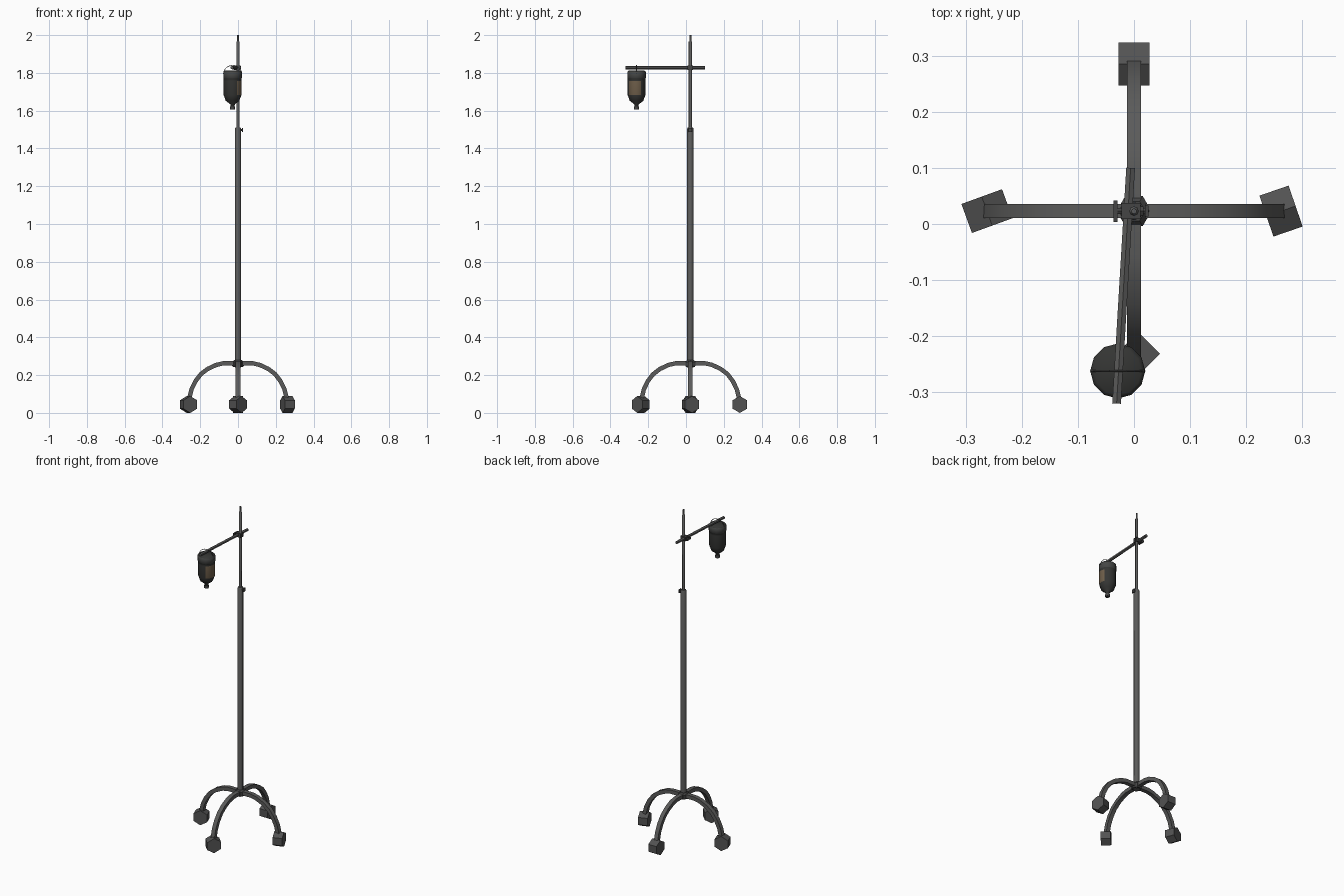
import bpy, bmesh, math
from mathutils import Vector, Matrix

if "Cube" in bpy.data.objects:
    bpy.data.objects.remove(bpy.data.objects["Cube"])

CY = 0.023            # pole centre in y


def mat(name, rgb):
    m = bpy.data.materials.new(name)
    m.diffuse_color = (*rgb, 1)
    m.use_nodes = True
    m.node_tree.nodes["Principled BSDF"].inputs["Base Color"].default_value = m.diffuse_color
    return m


STEEL = mat("dull steel", (0.105, 0.105, 0.103))
DARK = mat("dark steel", (0.06, 0.06, 0.06))
WHEEL = mat("wheel grey", (0.085, 0.085, 0.085))
GLASS = mat("dark bottle", (0.035, 0.036, 0.034))
CAP = mat("bottle band", (0.06, 0.062, 0.06))
LABEL = mat("tan label", (0.16, 0.115, 0.07))


def make(name, bm, *mats, smooth=True):
    bmesh.ops.recalc_face_normals(bm, faces=bm.faces)
    me = bpy.data.meshes.new(name)
    bm.to_mesh(me)
    bm.free()
    for m in mats:
        me.materials.append(m)
    ob = bpy.data.objects.new(name, me)
    bpy.context.collection.objects.link(ob)
    if smooth:
        bpy.ops.object.select_all(action='DESELECT')
        ob.select_set(True)
        bpy.context.view_layer.objects.active = ob
        bpy.ops.object.shade_smooth_by_angle(angle=math.radians(50))
    return ob


def lathe(name, profile, sides, centre, *mats, smooth=True, rule=None):
    """Capped surface of revolution about z from (radius, z) points."""
    bm = bmesh.new()
    rings = [[bm.verts.new((centre[0] + r * math.cos(math.tau * i / sides),
                            centre[1] + r * math.sin(math.tau * i / sides), z))
              for i in range(sides)] for r, z in profile]
    for k in range(len(rings) - 1):
        for i in range(sides):
            j = (i + 1) % sides
            f = bm.faces.new((rings[k][i], rings[k][j], rings[k + 1][j], rings[k + 1][i]))
            f.material_index = rule(k, i) if rule else 0
    bm.faces.new(rings[0])
    bm.faces.new(rings[-1])
    return make(name, bm, *mats, smooth=smooth)


def rod(name, a, b, r, sides, m, spin=0, smooth=True):
    a, b = Vector(a), Vector(b)
    d = b - a
    bm = bmesh.new()
    M = Matrix.Translation((a + b) / 2) @ d.to_track_quat('Z', 'Y').to_matrix().to_4x4()
    bmesh.ops.create_cone(bm, cap_ends=True, segments=sides, radius1=r, radius2=r,
                          depth=d.length, matrix=M @ Matrix.Rotation(spin, 4, 'Z'))
    return make(name, bm, m, smooth=smooth)


def box(name, c, s, m):
    bm = bmesh.new()
    bmesh.ops.create_cube(bm, size=1, matrix=Matrix.Translation(c) @ Matrix.Diagonal((*s, 1)))
    return make(name, bm, m, smooth=False)


# telescopic pole
lathe("lower_pole", [(0.0165, 0.24), (0.0165, 1.505), (0.013, 1.512)], 8, (0, CY), STEEL)
lathe("upper_pole", [(0.0085, 1.50), (0.0085, 1.965), (0.005, 1.968), (0.005, 2.0)],
      8, (0, CY), STEEL)
lathe("base_collar", [(0.027, 0.243), (0.031, 0.25), (0.031, 0.27), (0.02, 0.28)],
      6, (0, CY), DARK, smooth=False)

# height lock
rod("lock_screw", (0.01, CY, 1.498), (0.022, CY, 1.498), 0.006, 6, DARK)
box("lock_knob", (0.023, CY, 1.498), (0.006, 0.02, 0.022), DARK)

# four arched legs with square section
ARCH = [(0.0, 0.262), (0.08, 0.262), (0.115, 0.254), (0.16, 0.233), (0.197, 0.205),
        (0.225, 0.168), (0.246, 0.125), (0.262, 0.06)]
HALF, THICK = 0.0125, 0.0115


def leg(name, angle):
    bm = bmesh.new()
    pts = [Vector((r, 0, z)) for r, z in ARCH]
    rings = []
    for i, p in enumerate(pts):
        t = (pts[min(i + 1, len(pts) - 1)] - pts[max(i - 1, 0)]).normalized()
        n = Vector((-t.z, 0, t.x)) * THICK
        w = Vector((0, HALF, 0))
        rings.append([bm.verts.new(p + q) for q in (n + w, n - w, -n - w, -n + w)])
    for a, b in zip(rings, rings[1:]):
        for i in range(4):
            j = (i + 1) % 4
            bm.faces.new((a[i], a[j], b[j], b[i]))
    bm.faces.new(rings[0])
    bm.faces.new(rings[-1])
    bm.transform(Matrix.Translation((0, CY, 0)) @ Matrix.Rotation(angle, 4, 'Z'))
    make(name, bm, STEEL)


# hexagonal casters, each swivelled to its own heading (degrees)
for name, ang, heading in (("right", 0, -71), ("back", 90, 90),
                           ("left", 180, 20), ("front", 270, 45)):
    a, h = math.radians(ang), math.radians(heading)
    leg(name + "_leg", a)
    c = Vector((0.262 * math.cos(a), CY + 0.262 * math.sin(a), 0.0445))
    bm = bmesh.new()
    bmesh.ops.create_cone(bm, cap_ends=True, segments=6, radius1=0.0445,
                          radius2=0.0445, depth=0.055)
    top = max(bm.verts, key=lambda v: v.co.y).co
    bm.transform(Matrix.Rotation(math.pi / 2 - math.atan2(top.y, top.x), 4, 'Z'))
    bm.transform(Matrix.Translation(c) @ Matrix.Rotation(h, 4, 'Z')
                 @ Matrix.Rotation(math.pi / 2, 4, 'X'))
    make(name + "_caster", bm, WHEEL, smooth=False)

# cross bar and its clamp
BAR_Z = 1.828
rod("cross_bar", (-0.006, 0.10, BAR_Z), (-0.031, -0.32, BAR_Z), 0.009, 6, STEEL)
box("bar_clamp", (-0.005, CY, BAR_Z), (0.034, 0.028, 0.024), DARK)
rod("clamp_screw", (-0.034, CY, BAR_Z), (-0.02, CY, BAR_Z), 0.006, 6, DARK)
box("clamp_wing", (-0.033, CY, BAR_Z), (0.007, 0.038, 0.012), DARK)
rod("clamp_nut", (0.01, CY, BAR_Z), (0.017, CY, BAR_Z), 0.009, 6, DARK)

# hanging bottle: tan label on the right-front side, lighter band at the top
BX, BY = -0.029, -0.262


def bottle_rule(k, i):
    if k == 3 and i in (10, 11, 0):
        return 2
    return 1 if k in (5, 6) else 0


lathe("bottle", [(0.010, 1.608), (0.012, 1.634), (0.036, 1.652), (0.047, 1.683),
                 (0.047, 1.757), (0.047, 1.77), (0.049, 1.772), (0.049, 1.806),
                 (0.042, 1.812)],
      12, (BX, BY), GLASS, CAP, LABEL, rule=bottle_rule)
lathe("bottle_spout", [(0.013, 1.606), (0.013, 1.622)], 8, (BX, BY), DARK)

# wire bail looping over the bar
N = 10
arc = [(BX + 0.048 * math.cos(math.pi * i / N), BY, 1.795 + 0.045 * math.sin(math.pi * i / N))
       for i in range(N + 1)]
for i, (p, q) in enumerate(zip(arc, arc[1:])):
    rod("bail_wire_%d" % i, p, q, 0.0018, 5, STEEL)
